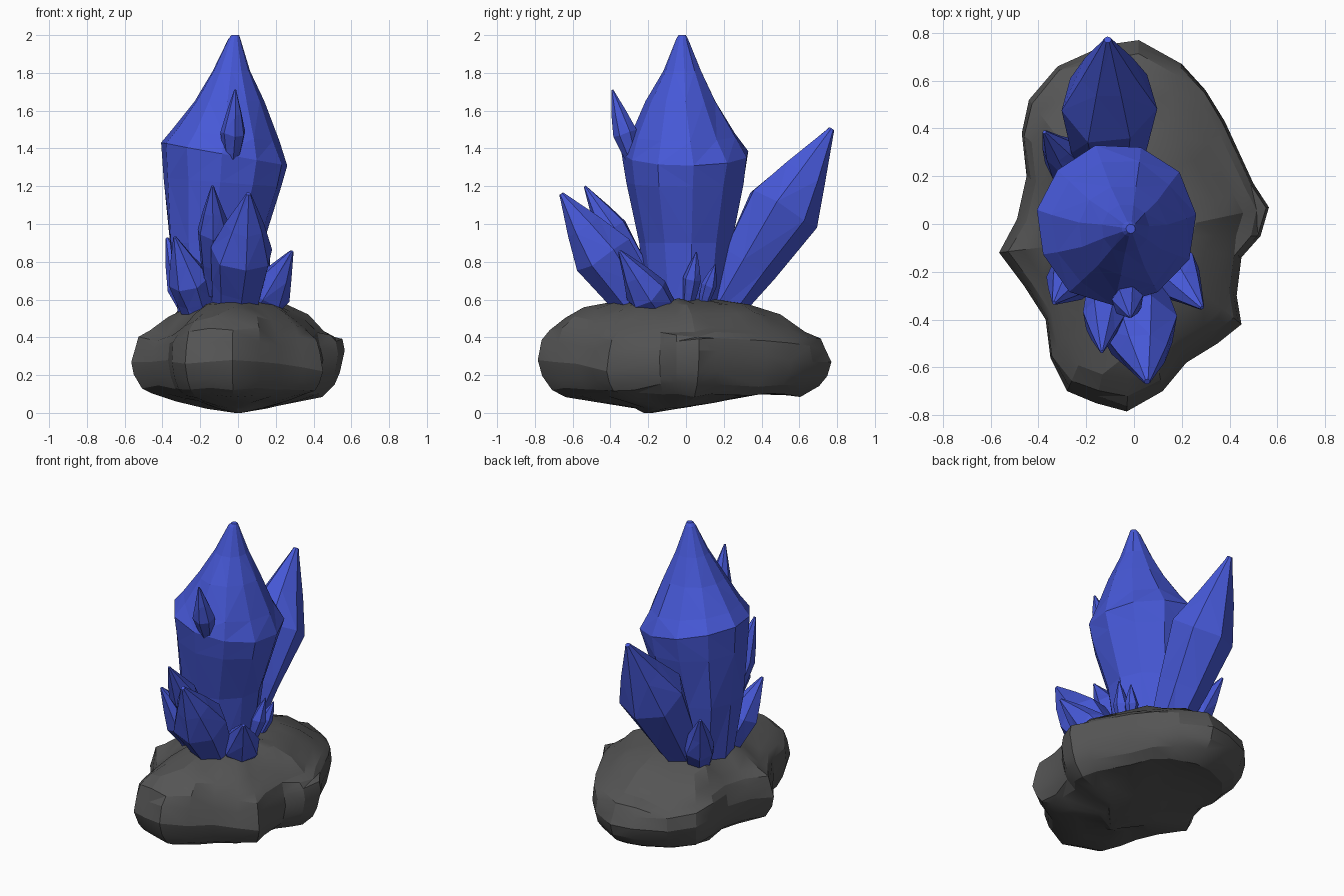
import bpy, bmesh, math, random
from mathutils import Vector

if "Cube" in bpy.data.objects:
    bpy.data.objects.remove(bpy.data.objects["Cube"])

random.seed(7)


def material(name, rgb):
    m = bpy.data.materials.new(name)
    m.diffuse_color = (*rgb, 1)
    m.use_nodes = True
    m.node_tree.nodes["Principled BSDF"].inputs["Base Color"].default_value = m.diffuse_color
    return m


BLUE = material("crystal blue", (0.062, 0.098, 0.68))
GREY = material("rock grey", (0.09, 0.09, 0.09))


def loft(name, rings, mat):
    """Skin a stack of equal-length rings and close both ends."""
    bm = bmesh.new()
    loops = [[bm.verts.new(p) for p in ring] for ring in rings]
    n = len(loops[0])
    for a, b in zip(loops, loops[1:]):
        for i in range(n):
            j = (i + 1) % n
            bm.faces.new((a[i], a[j], b[j], b[i]))
    bm.faces.new(loops[0][::-1])
    bm.faces.new(loops[-1])
    bmesh.ops.triangulate(bm, faces=bm.faces[:])
    bmesh.ops.recalc_face_normals(bm, faces=bm.faces[:])
    me = bpy.data.meshes.new(name)
    bm.to_mesh(me)
    bm.free()
    me.materials.append(mat)
    ob = bpy.data.objects.new(name, me)
    bpy.context.collection.objects.link(ob)
    return ob


def lerp(a, b, t):
    return a + (b - a) * t


# Rock: outline points (x, y, height of the rim, height of the shoulder)
outline = [
    (-.03, -.785, .28, .50), (-.16, -.75, .27, .50), (-.28, -.70, .26, .47), (-.35, -.56, .27, .46),
    (-.37, -.40, .28, .44), (-.46, -.26, .27, .40), (-.565, -.12, .27, .43),
    (-.49, .02, .29, .46), (-.45, .20, .30, .47), (-.47, .38, .30, .47),
    (-.44, .52, .28, .45), (-.32, .66, .27, .42), (-.12, .75, .27, .42),
    (.02, .77, .27, .42), (.20, .67, .27, .43), (.30, .56, .28, .44),
    (.38, .43, .30, .45), (.50, .17, .33, .45), (.565, .07, .33, .44),
    (.53, -.05, .31, .44), (.45, -.14, .28, .46), (.43, -.30, .24, .45),
    (.45, -.42, .22, .43), (.35, -.50, .24, .46), (.22, -.58, .26, .49),
    (.12, -.70, .27, .50)]
CX, CY = 0.0, -0.05


def rock_ring(scale, height, wobble=.014):
    ring = []
    for x, y, rim, shoulder in outline:
        w = random.uniform(-wobble, wobble)
        ring.append((lerp(CX, x, scale + w), lerp(CY, y, scale + w),
                     height(x, y, rim, shoulder) + w))
    return ring


def low(x, y):
    return .085 + .02 * abs(x)


rings = [
    [(x * .03, -.2 + y * .03, 0) for x, y, _, _ in outline],
    rock_ring(.30, lambda x, y, r, s: .025 + .05 * max(y, 0), .003),
    rock_ring(.58, lambda x, y, r, s: .06 + .06 * max(y, 0), .008),
    rock_ring(.80, lambda x, y, r, s: low(x, y)),
    rock_ring(.91, lambda x, y, r, s: lerp(low(x, y), r, .25)),
    rock_ring(.965, lambda x, y, r, s: lerp(low(x, y), r, .55)),
    rock_ring(1.0, lambda x, y, r, s: r, 0),
    rock_ring(.97, lambda x, y, r, s: lerp(r, s, .48)),
    rock_ring(.92, lambda x, y, r, s: lerp(r, s, .75)),
    rock_ring(.82, lambda x, y, r, s: s),
    rock_ring(.66, lambda x, y, r, s: lerp(s, .60, .5)),
    rock_ring(.46, lambda x, y, r, s: lerp(s, .60, .83), .01),
    rock_ring(.22, lambda x, y, r, s: .60, .005),
    rock_ring(.04, lambda x, y, r, s: .605, 0)]
rock = loft("rock_base", rings, GREY)
bpy.context.view_layer.objects.active = rock
rock.select_set(True)
bpy.ops.object.shade_smooth_by_angle(angle=math.radians(22))
rock.select_set(False)

# Main crystal: (centre x, centre y, z, radius), shoulder tilted down to the right
SIDES = 11
rings = []
for cx, cy, z, r, tilt in [
        (-.115, 0, .50, .20, 0), (-.12, 0, .90, .25, 0),
        (-.085, 0, 1.22, .32, -.05), (-.075, .002, 1.37, .342, -.12),
        (-.065, -.01, 1.47, .28, -.08), (-.05, -.025, 1.65, .187, 0),
        (-.035, -.02, 1.81, .102, 0), (-.02, -.02, 1.98, .032, 0),
        (-.014, -.02, 2.0, .02, 0)]:
    ring = []
    for i in range(SIDES):
        a = math.tau * (i + .2) / SIDES
        k = r * random.uniform(.97, 1.03)
        ring.append((cx + k * math.cos(a), cy + k * math.sin(a),
                     z + tilt * r * 1.5 * math.cos(a)))
    rings.append(ring)
loft("main_crystal", rings, BLUE)


def crystal(name, base, tip, radius, widest=.58, foot=.6, sides=7):
    """Pointed prism from base to tip, flaring to its widest ring."""
    base, tip = Vector(base), Vector(tip)
    axis = tip - base
    turn = axis.to_track_quat('Z', 'Y')
    rings = []
    for t, k in [(0, foot), (widest * .5, lerp(foot, 1, .55)), (widest, 1),
                 (lerp(widest, 1, .45), .62), (.975, .13), (1, .08)]:
        ring = []
        for i in range(sides):
            a = math.tau * (i + .25) / sides
            r = radius * k * random.uniform(.94, 1.06)
            v = Vector((r * math.cos(a), r * math.sin(a), 0))
            if k == 1:
                v.z = random.uniform(-.12, .12) * radius
            ring.append(base + axis * t + turn @ v)
        rings.append(ring)
    loft(name, rings, BLUE)


# Side crystals around the main one
crystal("back_crystal", (-.10, .15, .50), (-.11, .772, 1.505), .20, .58, .5)
crystal("front_crystal", (-.015, -.20, .50), (.055, -.66, 1.16), .165, .53, .68)
crystal("front_left_tall_crystal", (-.12, -.19, .64), (-.135, -.535, 1.20), .09, .58, .7)
crystal("upper_bud_crystal", (-.035, -.26, 1.28), (-.015, -.39, 1.71), .068, .48, .35)
crystal("left_front_crystal", (-.19, -.12, .50), (-.335, -.33, .93), .11, .46, .8)
crystal("right_front_crystal", (.085, -.11, .50), (.285, -.35, .855), .115, .40, .75)
crystal("back_left_crystal", (-.21, .17, .50), (-.375, .385, .925), .10, .42, .75)
crystal("right_bud_crystal_1", (.09, .01, .57), (.165, .055, .85), .048, .50, .6, 6)
crystal("right_bud_crystal_2", (.09, .09, .57), (.155, .155, .785), .042, .50, .6, 6)
